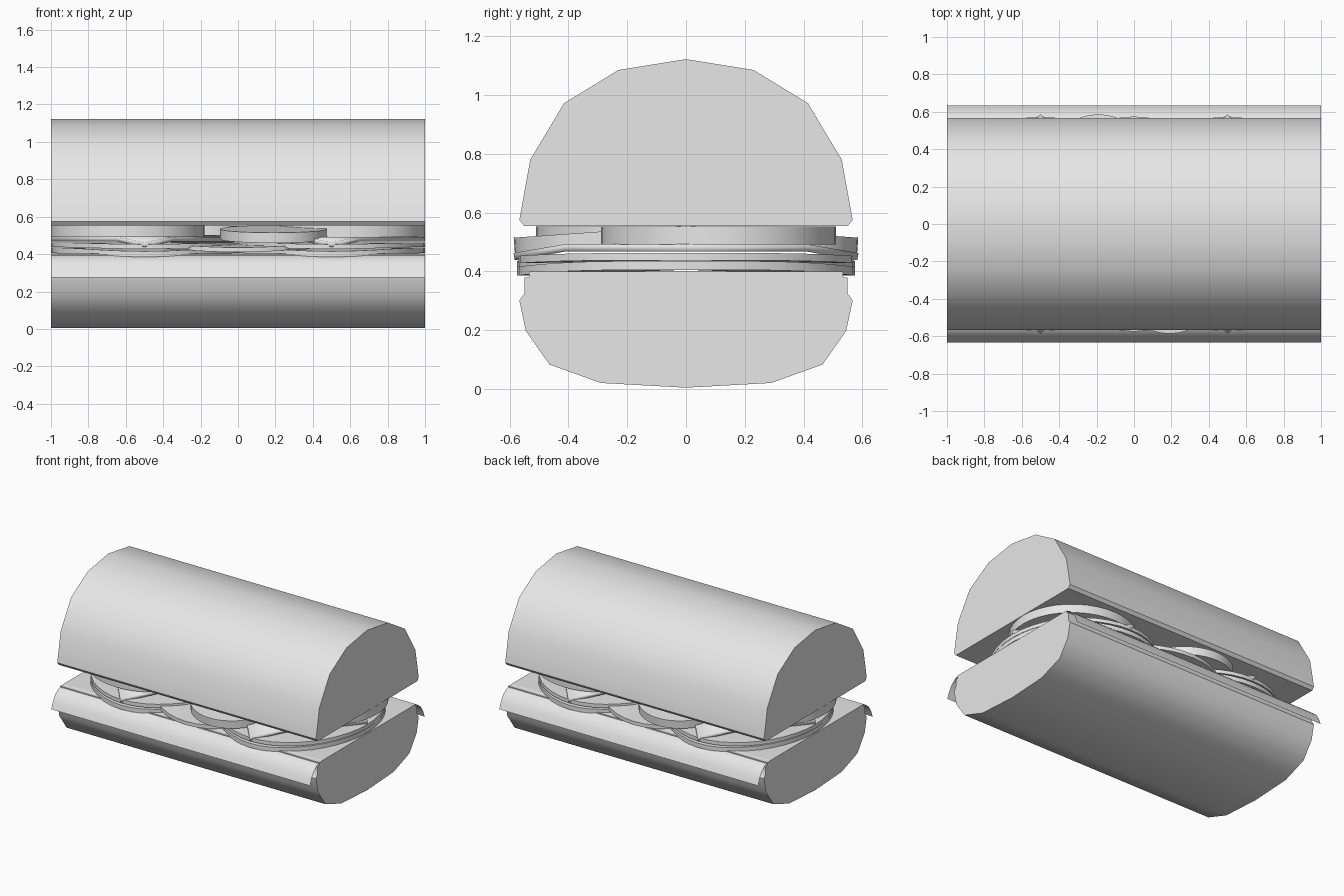
import bpy
import bmesh
from math import radians
from mathutils import Matrix

cube = bpy.data.objects.get("Cube")
if cube:
    bpy.data.objects.remove(cube, do_unlink=True)

GREY = (0.8, 0.8, 0.8, 1.0)
grey = bpy.data.materials.new("plain_grey")
grey.use_nodes = True
grey.diffuse_color = GREY
grey.node_tree.nodes["Principled BSDF"].inputs["Base Color"].default_value = GREY


def finish(name, bm, angle=40):
    """Turn a bmesh into a shaded object."""
    bmesh.ops.recalc_face_normals(bm, faces=bm.faces)
    mesh = bpy.data.meshes.new(name)
    bm.to_mesh(mesh)
    bm.free()
    mesh.materials.append(grey)
    obj = bpy.data.objects.new(name, mesh)
    bpy.context.collection.objects.link(obj)
    bpy.ops.object.select_all(action='DESELECT')
    obj.select_set(True)
    bpy.context.view_layer.objects.active = obj
    bpy.ops.object.shade_smooth_by_angle(angle=radians(angle))
    return obj


def mirrored(half):
    """Complete a profile given from the centre line outwards."""
    return half + [(-y, z) for y, z in reversed(half) if y > 0]


def bread(name, half):
    """Extrude a mirrored profile along the loaf."""
    bm = bmesh.new()
    end = bm.faces.new([bm.verts.new((-1, y, z)) for y, z in mirrored(half)])
    grown = bmesh.ops.extrude_face_region(bm, geom=[end], use_keep_orig=True)
    moved = [g for g in grown["geom"] if isinstance(g, bmesh.types.BMVert)]
    bmesh.ops.translate(bm, verts=moved, vec=(2, 0, 0))
    finish(name, bm)


def slice_disc(name, x, y, z, rx, ry, thick, tilt=0, droop=0):
    """Round slice, optionally tilted or with drooping front and back rims."""
    bm = bmesh.new()
    bmesh.ops.create_cone(bm, cap_ends=True, cap_tris=True, segments=40,
                          radius1=1, radius2=1, depth=thick)
    for v in bm.verts:
        v.co.z -= droop * abs(v.co.y) ** 4
        v.co.x *= rx
        v.co.y *= ry
    bm.transform(Matrix.Translation((x, y, z)) @ Matrix.Rotation(tilt, 4, 'X'))
    finish(name, bm)


def cheese(name, x, z):
    """Square slice set cornerwise, its front and back tips folded down."""
    bm = bmesh.new()
    pts = [(0.5, 0, 0), (0.15, 0.41, 0), (0, 0.585, -0.03), (-0.15, 0.41, 0),
           (-0.5, 0, 0), (-0.15, -0.41, 0), (0, -0.585, -0.03), (0.15, -0.41, 0)]
    v = [bm.verts.new((x + a, b, z + c)) for a, b, c in pts]
    for ids in ((0, 1, 3, 4, 5, 7), (1, 2, 3), (5, 6, 7)):
        bm.faces.new([v[i] for i in ids])
    obj = finish(name, bm, 5)
    mod = obj.modifiers.new("thickness", 'SOLIDIFY')
    mod.thickness = 0.025
    mod.offset = 0


# Bread halves
bread("bread_top", [(0, 1.122), (0.23, 1.085), (0.415, 0.972), (0.53, 0.78),
                    (0.567, 0.575), (0.55, 0.554)])
bread("bread_bottom", [(0, 0.004), (0.29, 0.02), (0.465, 0.083), (0.545, 0.197),
                       (0.567, 0.3), (0.55, 0.325), (0.55, 0.378),
                       (0.535, 0.38), (0.535, 0.4)])

# Thin leaf draped over both long sides of the lower bread
for side, label in ((-1, "front"), (1, "back")):
    bm = bmesh.new()
    path = [(0.5, 0.402), (0.555, 0.388), (0.59, 0.36), (0.615, 0.32), (0.633, 0.275)]
    rows = [[bm.verts.new((x, side * y, z)) for x in (-1, 1)] for y, z in path]
    for a, b in zip(rows, rows[1:]):
        bm.faces.new((a[0], a[1], b[1], b[0]))
    finish("leaf_" + label, bm)

# Overlapping meat slices
for x, label in ((-0.5, "right"), (0.5, "left")):
    slice_disc("meat_lower_" + label, x, 0, 0.42, 0.5, 0.575, 0.03, droop=0.02)
    slice_disc("meat_upper_" + label, x, 0, 0.45, 0.5, 0.57, 0.025, droop=0.01)
    cheese("cheese_" + label, x, 0.48)
slice_disc("meat_middle", 0, 0, 0.443, 0.5, 0.575, 0.025, droop=0.02)

# Thick vegetable slices, arranged with half-turn symmetry
for s, label in ((1, "left"), (-1, "right")):
    slice_disc("large_slice_" + label, s * 0.59, s * 0.11, 0.522, 0.41, 0.4, 0.06)
    slice_disc("tilted_slice_" + label, s * 0.19, s * -0.3, 0.507,
               0.285, 0.285, 0.055, tilt=s * 0.07)
